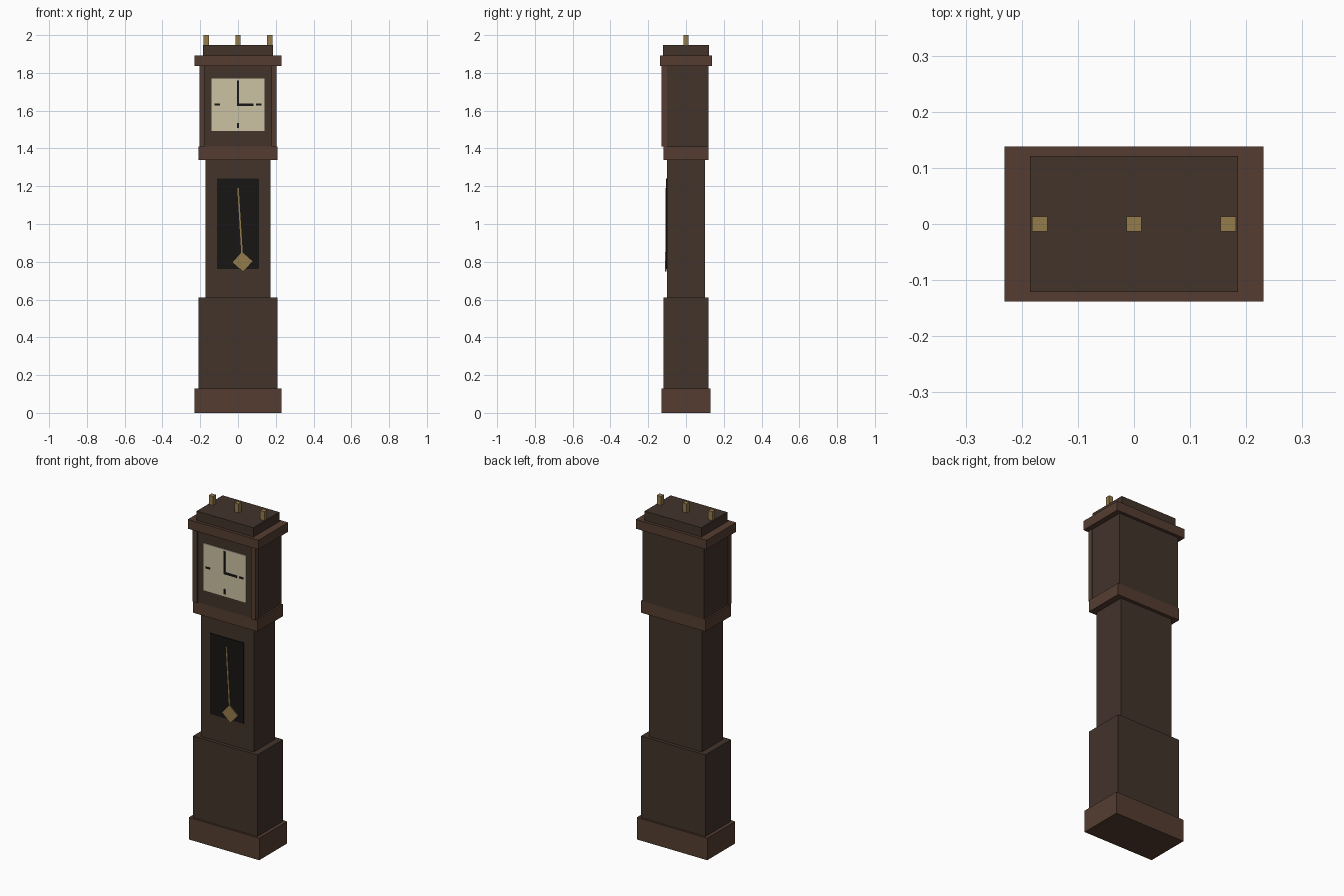
import bpy, math

if "Cube" in bpy.data.objects:
    bpy.data.objects.remove(bpy.data.objects["Cube"])


def material(name, rgb):
    m = bpy.data.materials.new(name)
    m.diffuse_color = (*rgb, 1)
    m.use_nodes = True
    m.node_tree.nodes["Principled BSDF"].inputs["Base Color"].default_value = m.diffuse_color
    return m


dark_wood = material("dark_wood", (0.055, 0.033, 0.024))
trim_wood = material("trim_wood", (0.09, 0.046, 0.03))
ivory = material("ivory", (0.60, 0.54, 0.37))
black = material("black", (0.009, 0.008, 0.007))
brass = material("brass", (0.30, 0.20, 0.07))


def box(name, mat, x, y, z, tilt=0):
    """Box from (min, max) ranges, optionally turned about its own y axis."""
    bpy.ops.mesh.primitive_cube_add(
        size=1, location=[(a + b) / 2 for a, b in (x, y, z)])
    ob = bpy.context.object
    ob.name = name
    ob.scale = [b - a for a, b in (x, y, z)]
    ob.rotation_euler.y = tilt
    ob.data.materials.append(mat)
    return ob


def tier(name, mat, half_w, half_d, z0, z1):
    return box(name, mat, (-half_w, half_w), (-half_d, half_d), (z0, z1))


# Stacked case
tier("plinth", trim_wood, 0.23, 0.13, 0, 0.13)
tier("base", dark_wood, 0.21, 0.12, 0.13, 0.612)
tier("trunk", dark_wood, 0.173, 0.10, 0.612, 1.34)
tier("waist_moulding", trim_wood, 0.21, 0.12, 1.34, 1.41)
tier("hood", dark_wood, 0.20, 0.12, 1.41, 1.837)
tier("cornice", trim_wood, 0.231, 0.138, 1.837, 1.892)
tier("cap", dark_wood, 0.185, 0.121, 1.892, 1.947)

# Hood columns and finials
for side in (-1, 1):
    cx = side * 0.191
    box("hood_column", trim_wood, (cx - 0.014, cx + 0.014), (-0.13, -0.10), (1.41, 1.837))
for cx in (-0.168, 0, 0.168):
    box("finial", brass, (cx - 0.0135, cx + 0.0135), (-0.0135, 0.0135), (1.947, 2.0))

# Dial with quarter-hour markers and hands
ZC = 1.632
box("dial", ivory, (-0.14, 0.14), (-0.124, -0.118), (ZC - 0.139, ZC + 0.139))
for i in range(4):
    a = i * math.pi / 2
    cx, cz = 0.11 * math.sin(a), ZC + 0.11 * math.cos(a)
    box("hour_marker", black, (cx - 0.005, cx + 0.005), (-0.127, -0.123),
        (cz - 0.014, cz + 0.014), a)
box("minute_hand", black, (-0.005, 0.005), (-0.129, -0.125), (ZC - 0.005, 1.76))
box("hour_hand", black, (-0.005, 0.082), (-0.129, -0.125), (ZC - 0.006, ZC + 0.006))

# Trunk window and swinging pendulum
box("trunk_window", black, (-0.11, 0.11), (-0.105, -0.098), (0.763, 1.24))
swing = math.atan2(0.024, 0.39)
box("pendulum_rod", brass, (0.008, 0.016), (-0.109, -0.104), (0.80, 1.19), -swing)
box("pendulum_bob", brass, (-0.013, 0.061), (-0.111, -0.104), (0.763, 0.837),
    math.pi / 4 - swing)
